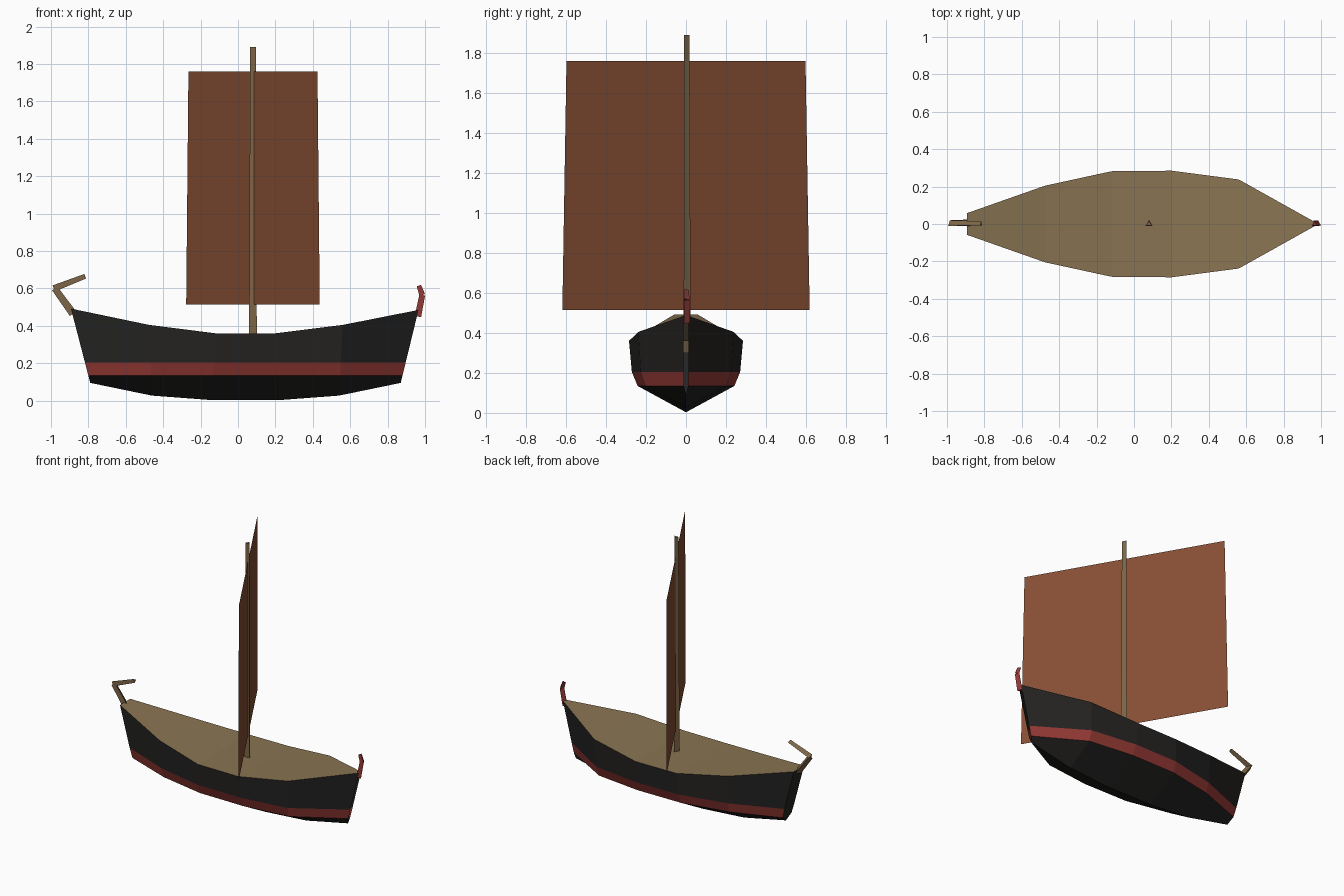
import bpy, bmesh, math
from mathutils import Vector, Matrix

if "Cube" in bpy.data.objects:
    bpy.data.objects.remove(bpy.data.objects["Cube"])


def material(name, rgb):
    m = bpy.data.materials.new(name)
    m.diffuse_color = (*rgb, 1)
    m.use_nodes = True
    m.node_tree.nodes["Principled BSDF"].inputs["Base Color"].default_value = m.diffuse_color
    return m


BLACK = material("tarred_wood", (0.018, 0.017, 0.016))
RED = material("red_paint", (0.29, 0.04, 0.034))
DECK = material("deck_wood", (0.25, 0.175, 0.085))
SPAR = material("spar_wood", (0.20, 0.13, 0.062))
SAIL = material("sail_cloth", (0.24, 0.076, 0.034))


def finish(name, bm, *mats):
    me = bpy.data.meshes.new(name)
    bm.to_mesh(me)
    bm.free()
    for m in mats:
        me.materials.append(m)
    ob = bpy.data.objects.new(name, me)
    bpy.context.collection.objects.link(ob)
    return ob


def spar(name, points, radii, mat):
    """Chain of tapered three-sided bars through the points."""
    bm = bmesh.new()
    for i in range(len(points) - 1):
        a, b = Vector(points[i]), Vector(points[i + 1])
        d = b - a
        # keep one corner of the triangle pointing to +y
        side = Vector((0, 1, 0)).cross(d.normalized())
        rot = Matrix((side, (0, 1, 0), d.normalized())).transposed().to_4x4()
        bmesh.ops.create_cone(bm, cap_ends=True, segments=3, radius1=radii[i],
                              radius2=radii[i + 1], depth=d.length,
                              matrix=Matrix.Translation((a + b) / 2) @ rot)
    return finish(name, bm, mat)


# Hull stations: keel x, keel z, deck x, deck z, deck half width
STATIONS = [
    (-0.79, 0.095, -0.893, 0.492, 0.058),
    (-0.46, 0.027, -0.475, 0.405, 0.205),
    (-0.14, 0.003, -0.12, 0.36, 0.282),
    (0.22, 0.003, 0.20, 0.36, 0.285),
    (0.54, 0.027, 0.56, 0.405, 0.238),
    (0.87, 0.095, 0.965, 0.485, 0.012),
]


def section(st, side):
    """Keel, stripe bottom, stripe top and deck edge on one side."""
    kx, kz, dx, dz, w = st
    pts = []
    for z, f in ((kz, 0), (0.135, 0.85), (0.205, 0.95), (dz, 1)):
        t = (z - kz) / (dz - kz)
        pts.append(Vector((kx + (dx - kx) * t, side * w * f, z)))
    return pts


# Hull sides with red stripe, closed stern, open slit at the bow
bm = bmesh.new()
for side in (1, -1):
    rows = [[bm.verts.new(p) for p in section(s, side)] for s in STATIONS]
    for a, b in zip(rows, rows[1:]):
        for j in range(3):
            quad = [a[j], a[j + 1], b[j + 1], b[j]]
            f = bm.faces.new(quad if side > 0 else quad[::-1])
            f.material_index = 1 if j == 1 else 0
left, right = section(STATIONS[0], 1), section(STATIONS[0], -1)
bm.faces.new([bm.verts.new(p) for p in left[::-1] + right[1:]])
bmesh.ops.remove_doubles(bm, verts=bm.verts, dist=0.0005)
finish("hull", bm, BLACK, RED)

# Deck following the sheer
bm = bmesh.new()
rows = [[bm.verts.new(section(s, k)[3]) for k in (1, -1)] for s in STATIONS]
for a, b in zip(rows, rows[1:]):
    bm.faces.new((a[0], a[1], b[1], b[0]))
finish("deck", bm, DECK)

# Mast
spar("mast", [(0.08, 0, 0.30), (0.08, 0, 1.89)], [0.024, 0.0175], SPAR)

# Square sail, turned 30 degrees and passing through the mast
bm = bmesh.new()
c, s = math.cos(math.radians(30)), math.sin(math.radians(30))
corners = [(-0.714, 0.515), (0.714, 0.515), (0.69, 1.76), (-0.69, 1.76)]
bm.faces.new([bm.verts.new((0.08 + u * s, -u * c, z)) for u, z in corners])
finish("sail", bm, SAIL)

# Stern post with tiller, and bow post
spar("stern_post", [(-0.882, 0, 0.465), (-0.98, 0, 0.60)], [0.024, 0.02], SPAR)
spar("tiller", [(-0.985, 0, 0.60), (-0.817, 0, 0.665)], [0.02, 0.015], SPAR)
spar("bow_post", [(0.962, 0, 0.45), (0.985, 0, 0.565), (0.967, 0, 0.615)],
     [0.02, 0.018, 0.014], RED)
